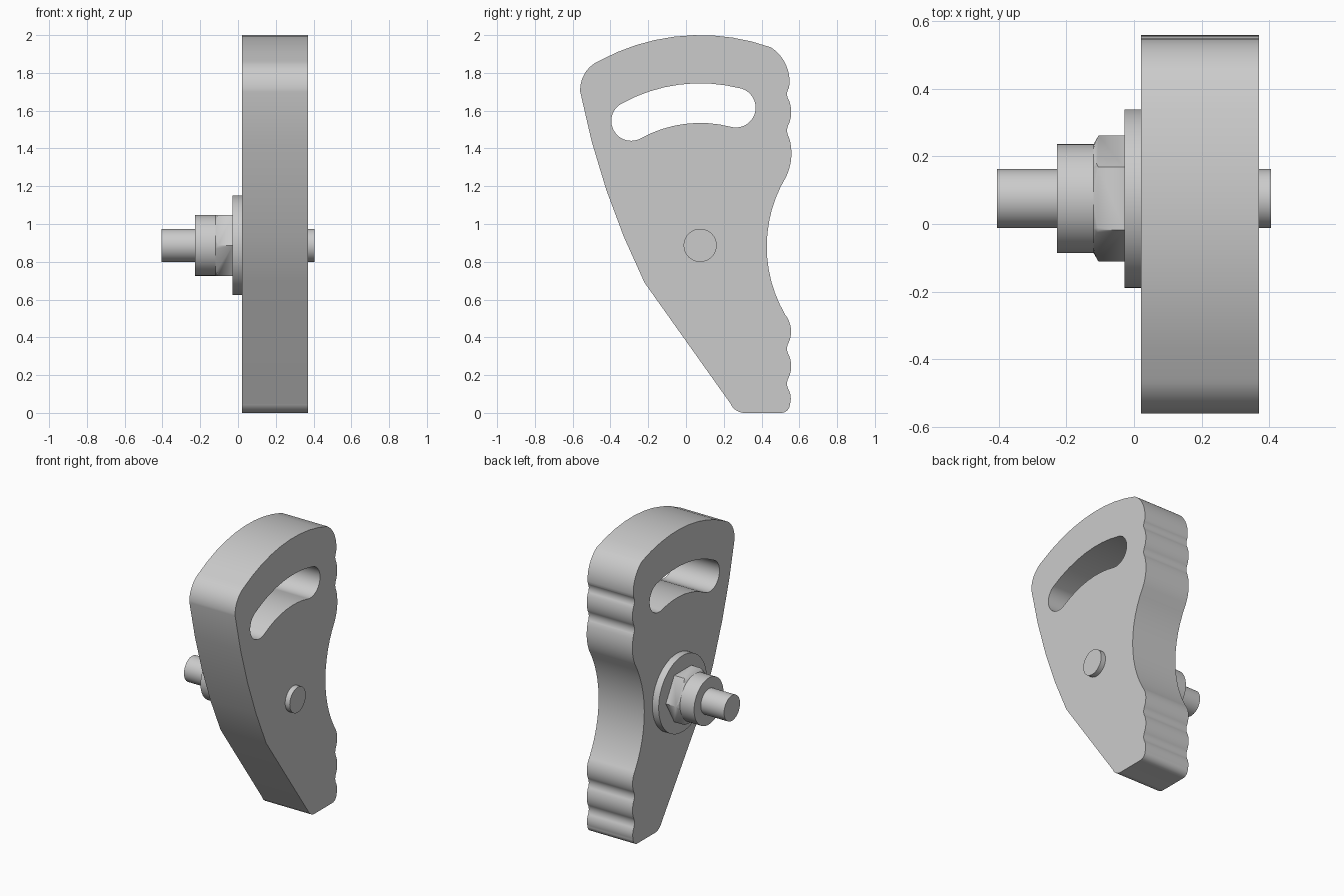
import bpy, bmesh, math
from mathutils import Matrix, Vector

cube = bpy.data.objects.get("Cube")
if cube:
    bpy.data.objects.remove(cube)

grey = bpy.data.materials.new("light grey metal")
grey.use_nodes = True
COLOUR = (0.6, 0.6, 0.6, 1)
grey.diffuse_color = COLOUR
grey.node_tree.nodes["Principled BSDF"].inputs["Base Color"].default_value = COLOUR

PIVOT_Y, PIVOT_Z = 0.075, 0.887
# Local x, y, z become world y, z, x, so outlines are drawn side-on
SIDE_ON = Matrix(((0, 0, 1, 0), (1, 0, 0, 0), (0, 1, 0, 0), (0, 0, 0, 1)))


def finish(name, bm):
    bmesh.ops.remove_doubles(bm, verts=bm.verts, dist=1e-5)
    bmesh.ops.recalc_face_normals(bm, faces=bm.faces)
    mesh = bpy.data.meshes.new(name)
    bm.to_mesh(mesh)
    bm.free()
    mesh.materials.append(grey)
    obj = bpy.data.objects.new(name, mesh)
    bpy.context.collection.objects.link(obj)
    bpy.ops.object.select_all(action='DESELECT')
    obj.select_set(True)
    bpy.context.view_layer.objects.active = obj
    bpy.ops.object.shade_smooth_by_angle(angle=math.radians(25))
    return obj


def outline(corners):
    """Closed outline; each corner is (y, z, rise of the arc to the next)."""
    points = []
    for i, (y, z, rise) in enumerate(corners):
        a = Vector((y, z))
        b = Vector(corners[(i + 1) % len(corners)][:2])
        points.append(a)
        if not rise:
            continue
        chord = b - a
        half = chord.length / 2
        left = Vector((-chord.y, chord.x)).normalized()
        turn = 4 * math.atan(rise / half)
        radius = half / math.sin(turn / 2)
        centre = (a + b) / 2 + left * (rise - radius)
        steps = max(4, int(abs(math.degrees(turn)) / 5))
        for k in range(1, steps):
            spin = Matrix.Rotation(-turn * k / steps, 2)
            points.append(centre + spin @ (a - centre))
    return points


def slab(name, outlines, x0, x1):
    """Fill outlines, with inner ones as holes, and extrude along x."""
    curve = bpy.data.curves.new(name, 'CURVE')
    curve.dimensions = '2D'
    curve.fill_mode = 'BOTH'
    curve.extrude = (x1 - x0) / 2
    for points in outlines:
        spline = curve.splines.new('POLY')
        spline.points.add(len(points) - 1)
        for p, co in zip(spline.points, points):
            p.co = (co.x, co.y, 0, 1)
        spline.use_cyclic_u = True
    temp = bpy.data.objects.new(name + " outline", curve)
    bpy.context.collection.objects.link(temp)
    bpy.context.view_layer.update()
    bm = bmesh.new()
    bm.from_mesh(temp.to_mesh())
    temp.to_mesh_clear()
    bpy.data.objects.remove(temp)
    bm.transform(Matrix.Translation(((x0 + x1) / 2, 0, 0)) @ SIDE_ON)
    return finish(name, bm)


def disc(name, x0, x1, r0, r1=None, sides=64):
    """Cylinder or cone along x around the pivot, r0 at x0 and r1 at x1."""
    bm = bmesh.new()
    bmesh.ops.create_cone(bm, cap_ends=True, segments=sides, radius1=r0,
                          radius2=r0 if r1 is None else r1, depth=x1 - x0)
    place = Matrix.Translation(((x0 + x1) / 2, PIVOT_Y, PIVOT_Z))
    bm.transform(place @ SIDE_ON @ Matrix.Rotation(math.pi / 2, 4, 'Z'))
    return finish(name, bm)


# Lever plate: rounded top, grip ridges, waist, tapered foot
plate = outline([
    (-0.56, 1.70, 0.031), (-0.457, 1.865, 0.097), (0.45, 1.935, 0.035),
    (0.545, 1.72, -0.01), (0.545, 1.655, 0.012), (0.545, 1.53, -0.01),
    (0.545, 1.46, 0.02), (0.53, 1.25, -0.1), (0.525, 0.52, 0.02),
    (0.545, 0.375, -0.01), (0.545, 0.305, 0.012), (0.545, 0.19, -0.01),
    (0.545, 0.12, 0.007), (0.55, 0.045, 0.014), (0.50, 0, 0),
    (0.32, 0, 0.016), (0.235, 0.05, 0), (-0.22, 0.69, 0.035)])

# Curved slot, concentric with the pivot
INNER, OUTER = 0.648, 0.858
A0, A1 = math.radians(119), math.radians(75.5)
END = (OUTER - INNER) / 2


def polar(r, a):
    return PIVOT_Y + r * math.cos(a), PIVOT_Z + r * math.sin(a)


bow = 1 - math.cos((A0 - A1) / 2)
slot = outline([
    (*polar(OUTER, A0), OUTER * bow), (*polar(OUTER, A1), END),
    (*polar(INNER, A1), -INNER * bow), (*polar(INNER, A0), END)])
slab("lever_plate", [plate, slot], 0.02, 0.37)

# Pivot hardware
disc("pivot_pin", -0.405, 0.405, 0.0875)
disc("washer", -0.028, 0.02, 0.264)
disc("collar", -0.227, -0.118, 0.161)

# Hex nut, its outer corners chamfered by a cone
nut = disc("hex_nut", -0.12, -0.028, 0.186, sides=6)
cone = disc("nut_chamfer_cutter", -0.12, 0.0, 0.160, 0.160 + 0.12 * 1.75)
cone.hide_render = True
cut = nut.modifiers.new("chamfer", 'BOOLEAN')
cut.operation = 'INTERSECT'
cut.object = cone
bpy.context.view_layer.objects.active = nut
bpy.ops.object.select_all(action='DESELECT')
nut.select_set(True)
bpy.ops.object.modifier_apply(modifier=cut.name)
bpy.data.objects.remove(cone)
